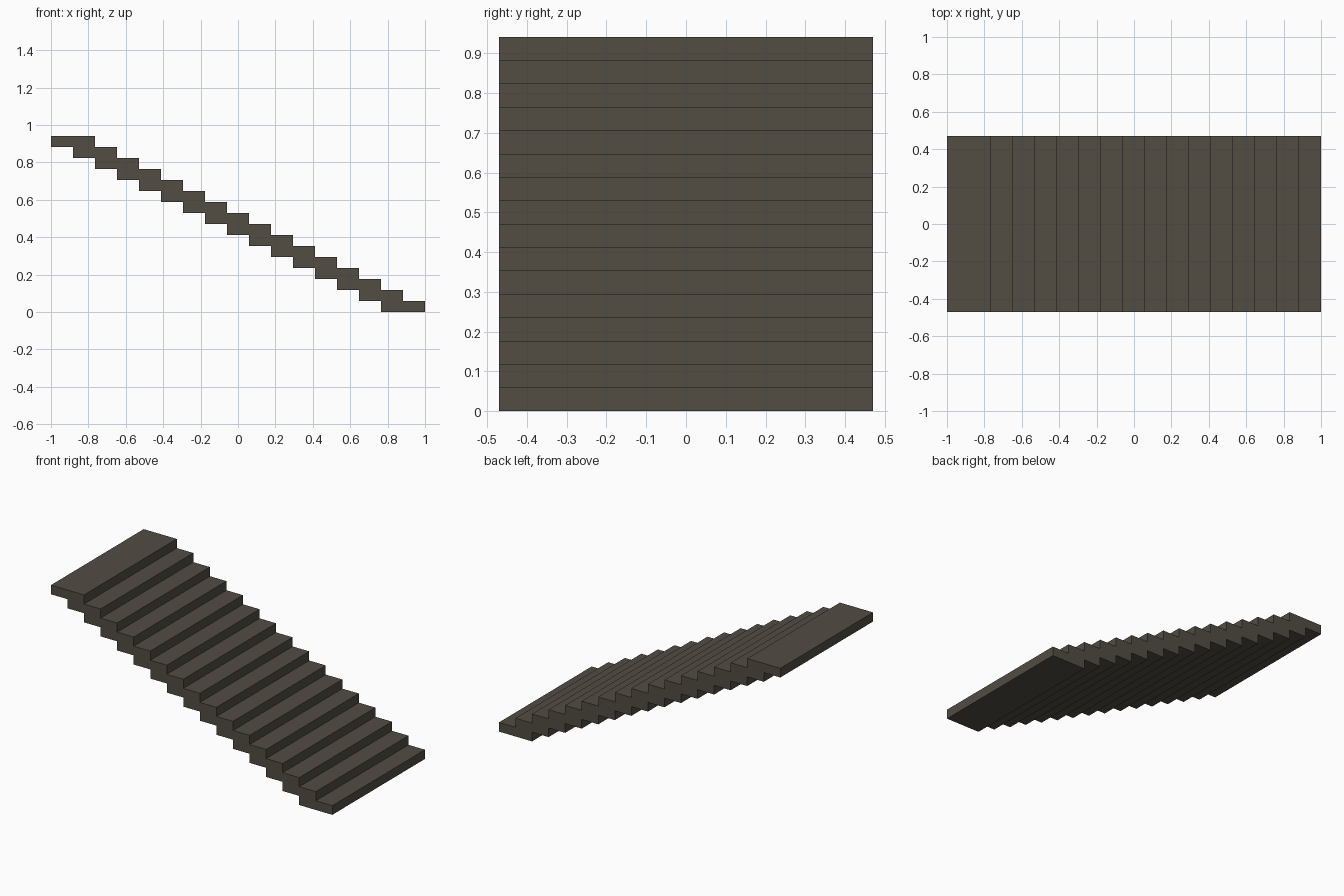
import bpy
import bmesh

if "Cube" in bpy.data.objects:
    bpy.data.objects.remove(bpy.data.objects["Cube"])

STEP = 2 / 17        # tread depth
RISE = STEP / 2      # riser height
HALF_W = 8 * RISE    # half the stair width

stone = bpy.data.materials.new("dark_stone")
stone.diffuse_color = (0.085, 0.075, 0.057, 1)
stone.use_nodes = True
stone.node_tree.nodes["Principled BSDF"].inputs["Base Color"].default_value = stone.diffuse_color

# Stepped profile: top edge going down, then underside coming back up
profile = []


def add(u, h):
    p = (-1 + u * STEP, h * RISE)
    if not profile or profile[-1] != p:
        profile.append(p)


add(0, 16)
for k in range(1, 17):
    add(k + 1, 17 - k)
    add(k + 1, 16 - k)
add(15, 0)
for k in range(14, -1, -1):
    add(k + 1, 15 - k)
    add(k, 15 - k)

# Extrude the profile across the width
bm = bmesh.new()
face = bm.faces.new([bm.verts.new((x, -HALF_W, z)) for x, z in profile])
ext = bmesh.ops.extrude_face_region(bm, geom=[face], use_keep_orig=True)
moved = [v for v in ext["geom"] if isinstance(v, bmesh.types.BMVert)]
bmesh.ops.translate(bm, verts=moved, vec=(0, 2 * HALF_W, 0))
bmesh.ops.recalc_face_normals(bm, faces=bm.faces)

mesh = bpy.data.meshes.new("staircase")
bm.to_mesh(mesh)
bm.free()
mesh.materials.append(stone)
stairs = bpy.data.objects.new("staircase", mesh)
bpy.context.collection.objects.link(stairs)
